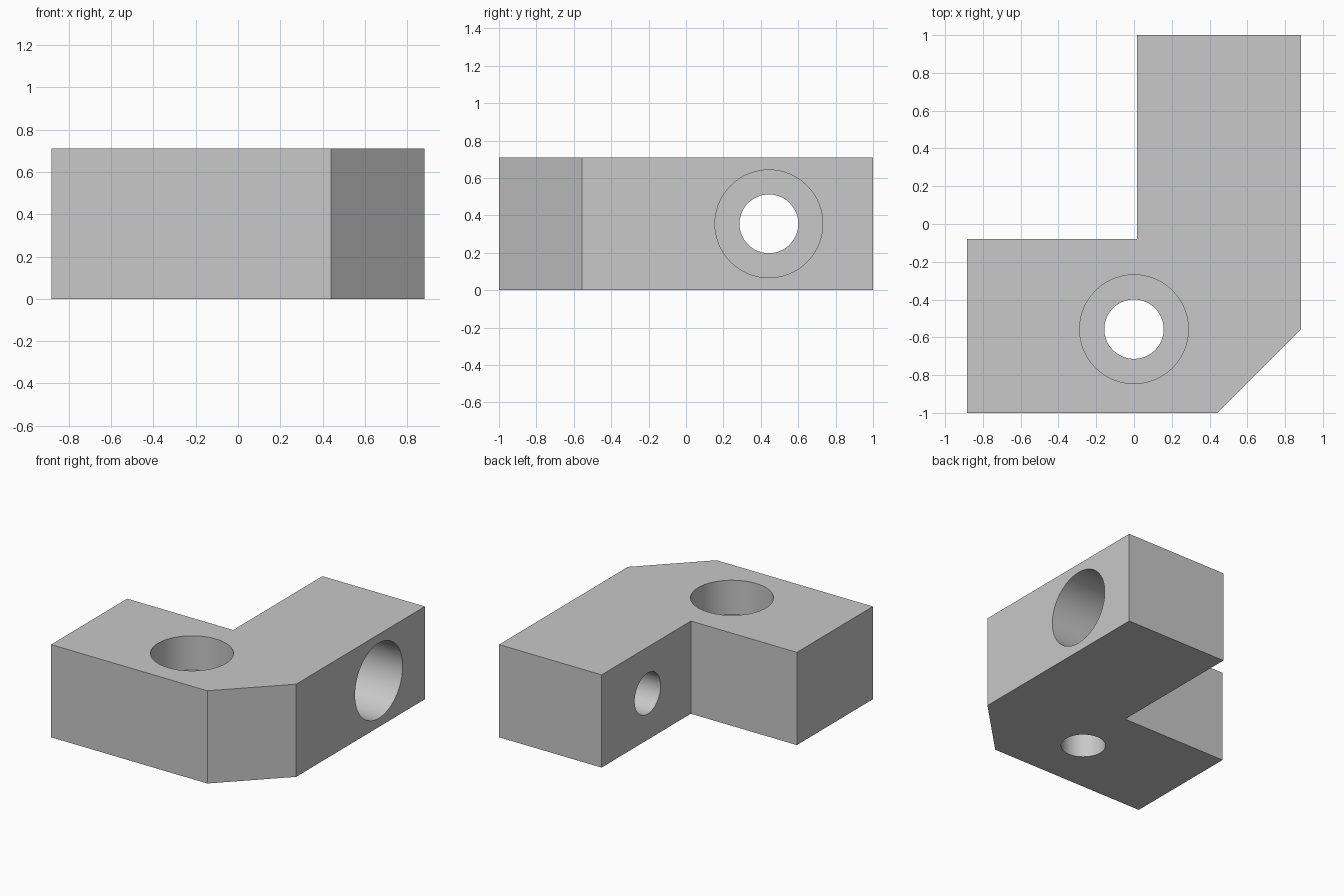
import bpy
import bmesh
import math
from mathutils import Matrix, Vector

cube = bpy.data.objects.get("Cube")
if cube:
    bpy.data.objects.remove(cube, do_unlink=True)

HEIGHT = 0.71
HOLE_R, BORE_R = 0.157, 0.288

grey = bpy.data.materials.new("plain grey")
grey.use_nodes = True
colour = (0.58, 0.58, 0.58, 1)
grey.diffuse_color = colour
grey.node_tree.nodes["Principled BSDF"].inputs["Base Color"].default_value = colour


def make_object(name, bm):
    bmesh.ops.recalc_face_normals(bm, faces=bm.faces)
    mesh = bpy.data.meshes.new(name)
    bm.to_mesh(mesh)
    bm.free()
    mesh.materials.append(grey)
    obj = bpy.data.objects.new(name, mesh)
    bpy.context.collection.objects.link(obj)
    return obj


def drill(target, start, end, radius):
    """Cut a round hole from start to end."""
    start, end = Vector(start), Vector(end)
    axis = end - start
    turn = axis.to_track_quat("Z", "Y").to_matrix().to_4x4()
    bm = bmesh.new()
    bmesh.ops.create_cone(bm, cap_ends=True, segments=64, radius1=radius,
                          radius2=radius, depth=axis.length,
                          matrix=Matrix.Translation((start + end) / 2) @ turn)
    cutter = make_object("hole_cutter", bm)
    cutter.hide_render = True
    mod = target.modifiers.new("drill", "BOOLEAN")
    mod.operation = "DIFFERENCE"
    mod.solver = "EXACT"
    mod.object = cutter
    bpy.context.view_layer.objects.active = target
    bpy.ops.object.modifier_apply(modifier=mod.name)
    bpy.data.objects.remove(cutter, do_unlink=True)


# L-shaped block with a chamfered outer corner
outline = [(-0.883, -1), (0.44, -1), (0.883, -0.557), (0.883, 1),
           (0.015, 1), (0.015, -0.08), (-0.883, -0.08)]
bm = bmesh.new()
base = bm.faces.new([bm.verts.new((x, y, 0)) for x, y in outline])
top = bmesh.ops.extrude_face_region(bm, geom=[base])["geom"]
bmesh.ops.translate(bm, vec=(0, 0, HEIGHT),
                    verts=[v for v in top if isinstance(v, bmesh.types.BMVert)])
block = make_object("angle_block", bm)

# Vertical screw hole, counterbored from the top
drill(block, (0, -0.557, -0.1), (0, -0.557, 0.8), HOLE_R)
drill(block, (0, -0.557, HEIGHT - 0.262), (0, -0.557, 0.8), BORE_R)

# Sideways screw hole, counterbored from the outer side
drill(block, (-0.1, 0.443, HEIGHT / 2), (1, 0.443, HEIGHT / 2), HOLE_R)
drill(block, (0.463, 0.443, HEIGHT / 2), (1, 0.443, HEIGHT / 2), BORE_R)

# Smooth bores with sharp edges
bpy.ops.object.select_all(action="DESELECT")
block.select_set(True)
bpy.context.view_layer.objects.active = block
bpy.ops.object.shade_smooth_by_angle(angle=math.radians(30))
